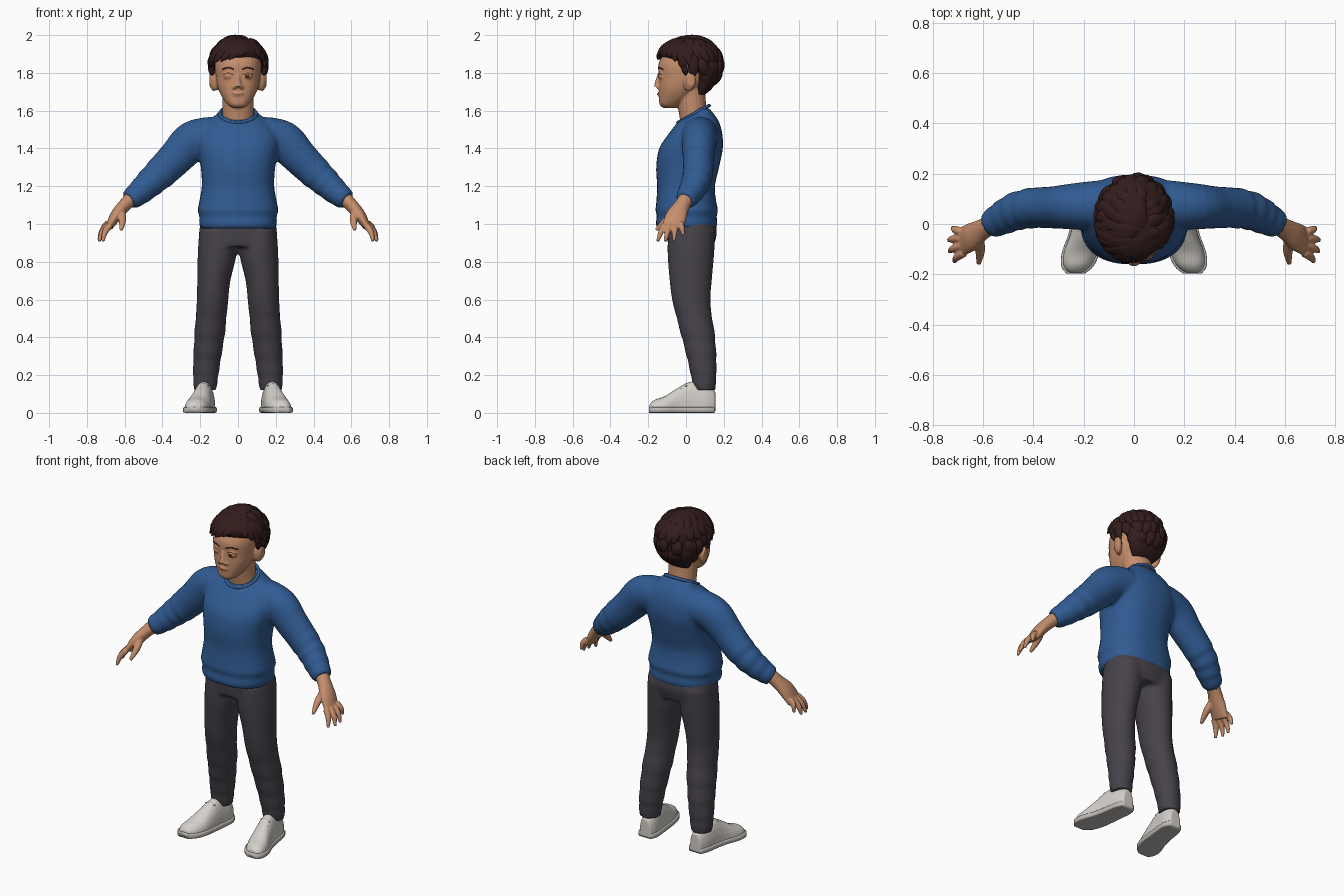
import bpy, bmesh, random
from math import sin, cos, pi, radians
from mathutils import Vector

random.seed(4)
X, Y, Z = Vector((1, 0, 0)), Vector((0, 1, 0)), Vector((0, 0, 1))
cube = bpy.data.objects.get("Cube")
if cube:
    bpy.data.objects.remove(cube, do_unlink=True)


def material(name, *rgb):
    m = bpy.data.materials.new(name)
    m.use_nodes = True
    m.diffuse_color = (*rgb, 1)
    m.node_tree.nodes["Principled BSDF"].inputs["Base Color"].default_value = (*rgb, 1)
    return m


SKIN = material("skin", .56, .27, .15)
BLUE = material("sweater_blue", .03, .105, .29)
PANTS = material("charcoal_cloth", .062, .054, .068)
HAIR = material("dark_brown_hair", .034, .012, .012)
WHITE = material("shoe_white", .66, .63, .59)
SOLE = material("sole_grey", .52, .49, .46)
LIPS = material("lip_brown", .28, .10, .06)
IRIS = material("iris_brown", .09, .025, .015)


def smooth_path(secs, sub):
    """Catmull-Rom interpolation of section tuples."""
    out, last = [], len(secs) - 1
    for i in range(last):
        quad = [secs[max(0, min(last, i + k))] for k in (-1, 0, 1, 2)]
        for s in range(sub):
            t = s / sub
            out.append([b + .5 * t * (c - a + t * (2*a - 5*b + 4*c - d + t * (3*(b - c) + d - a)))
                        for a, b, c, d in zip(*quad)])
    return out + [list(secs[-1])]


def loft(bm, secs, ref=Y, axis=None, n=20, power=2, fold=0, floor=None, sub=4):
    """Capped tube through sections (x, y, z, side radius, ref radius)."""
    path = smooth_path(secs, sub)
    rings = []
    for i, (x, y, z, ra, rb) in enumerate(path):
        c = Vector((x, y, z))
        t = axis or (Vector(path[min(i + 1, len(path) - 1)][:3]) - Vector(path[max(i - 1, 0)][:3])).normalized()
        v = (ref - t * ref.dot(t)).normalized()
        u = v.cross(t)
        f = 1 + fold * sin(i * 2.1) * (i > len(path) * .45)
        ring = []
        for k in range(n):
            p = [abs(w) ** (2 / power) * (1 if w > 0 else -1)
                 for w in (cos(2 * pi * k / n), sin(2 * pi * k / n))]
            co = c + u * p[0] * ra * f + v * p[1] * rb * f
            if floor is not None:
                co.z = max(co.z, floor)
            ring.append(bm.verts.new(co))
        rings.append(ring)
    for a, b in zip(rings, rings[1:]):
        for k in range(n):
            bm.faces.new((a[k], a[(k + 1) % n], b[(k + 1) % n], b[k]))
    bm.faces.new(rings[0][::-1])
    bm.faces.new(rings[-1])


def body(bm, rows, **kw):
    """Upright loft from rows (z, half width, front y, back y)."""
    loft(bm, [(0, (f + b) / 2, z, w, (b - f) / 2) for z, w, f, b in rows], axis=Z, n=32, **kw)


def ball(bm, centre, radii):
    made = bmesh.ops.create_uvsphere(bm, u_segments=20, v_segments=12, radius=1)["verts"]
    for v in made:
        v.co = Vector(centre) + Vector(a * b for a, b in zip(v.co, radii))


def finish(name, bm, mat, mirror=False, voxel=0, relax=3):
    bmesh.ops.recalc_face_normals(bm, faces=bm.faces)
    me = bpy.data.meshes.new(name)
    bm.to_mesh(me)
    bm.free()
    me.materials.append(mat)
    me.polygons.foreach_set("use_smooth", [True] * len(me.polygons))
    ob = bpy.data.objects.new(name, me)
    bpy.context.collection.objects.link(ob)
    if mirror:
        ob.modifiers.new("mirror", "MIRROR")
    if voxel:
        r = ob.modifiers.new("fuse", "REMESH")
        r.mode, r.voxel_size, r.use_smooth_shade = "VOXEL", voxel, True
        s = ob.modifiers.new("relax", "SMOOTH")
        s.factor, s.iterations = .5, relax
    return ob


# Sweater: torso and both sleeves fused
bm = bmesh.new()
body(bm, [(.975, .195, -.15, .155), (1.0, .206, -.16, .166), (1.045, .205, -.155, .162),
          (1.07, .214, -.162, .17), (1.12, .205, -.157, .16), (1.2, .192, -.153, .153),
          (1.3, .197, -.158, .175), (1.4, .215, -.142, .195), (1.48, .212, -.09, .192),
          (1.54, .165, -.042, .175), (1.58, .115, .01, .15), (1.615, .085, .05, .12)], power=2.4)
arm = [(.13, .075, 1.47, .10, .10), (.24, .07, 1.44, .106, .092), (.32, .066, 1.36, .096, .084),
       (.40, .064, 1.28, .087, .08), (.47, .05, 1.215, .077, .076), (.53, .02, 1.16, .065, .066),
       (.578, -.005, 1.125, .053, .054)]
for s in (1, -1):
    loft(bm, [(s * a[0], *a[1:]) for a in arm], fold=.045, n=24)
finish("sweater", bm, BLUE, voxel=.011, relax=4)

# Ribbed collar
cu = bpy.data.curves.new("collar", "CURVE")
cu.dimensions, cu.bevel_depth, cu.bevel_resolution = "3D", .009, 3
sp = cu.splines.new("POLY")
sp.points.add(31)
for k, p in enumerate(sp.points):
    a = k * pi / 16
    p.co = (.096 * cos(a), .04 + .083 * sin(a), 1.582 + .045 * sin(a), 1)
sp.use_cyclic_u = True
cu.materials.append(BLUE)
bpy.context.collection.objects.link(bpy.data.objects.new("collar", cu))

# Trousers: hips and both legs fused
bm = bmesh.new()
body(bm, [(.88, .2, -.095, .145), (.95, .207, -.10, .163), (1.02, .195, -.10, .155)], power=2.4)
leg = [(.105, .03, .97, .1, .125), (.109, .026, .85, .104, .124), (.128, .025, .7, .088, .112),
       (.136, .03, .58, .083, .1), (.15, .062, .42, .081, .09), (.164, .085, .28, .073, .077),
       (.173, .095, .17, .065, .064), (.173, .097, .12, .059, .06)]
for s in (1, -1):
    loft(bm, [(s * a[0], *a[1:]) for a in leg], axis=Z, fold=.025, n=24)
finish("trousers", bm, PANTS, voxel=.011)

# Shoes: rows of (x, y, top height, half width)
foot = [(.17, .155, .115, .036), (.172, .11, .145, .052), (.182, .03, .167, .055), (.194, -.04, .135, .06),
        (.212, -.11, .09, .067), (.225, -.165, .07, .056), (.232, -.193, .045, .03)]
bm = bmesh.new()
loft(bm, [(x, y, .02, w, top - .02) for x, y, top, w in foot], ref=Z, axis=-Y, power=2.3, floor=.006)
finish("shoes", bm, WHITE, mirror=True, voxel=.007, relax=2)
bm = bmesh.new()
loft(bm, [(x, y - .003, .016, w + .008, .016) for x, y, top, w in foot], ref=Z, axis=-Y, power=7)
finish("shoe_soles", bm, SOLE, mirror=True)
bm = bmesh.new()
for i in range(4):
    x, y, z = .187 + .005 * i, .0 - .025 * i, .152 - .016 * i
    loft(bm, [(x + k * .03, y, z - .012 * k * k, .006, .006) for k in (-1, 0, 1)], n=8)
finish("shoe_laces", bm, SOLE, mirror=True)

# Hands: palm, thumb and four fingers fused
bm = bmesh.new()
loft(bm, [(.55, .01, 1.15, .04, .04), (.60, -.02, 1.10, .035, .042), (.645, -.05, 1.045, .032, .056),
          (.682, -.07, .985, .02, .058)])
fingers = [((.677, -.115, .995), (.715, -.15, .908)), ((.685, -.086, .995), (.735, -.11, .908)),
           ((.69, -.056, .995), (.737, -.064, .912)), ((.688, -.03, 1.005), (.72, -.014, .94))]
for a, b in fingers:
    a, b = Vector(a), Vector(b)
    m = a.lerp(b, .5) + Vector((.008, 0, .006))
    loft(bm, [(*a, .018, .017), (*m, .016, .015), (*b, .008, .008)], n=12)
loft(bm, [(.62, -.05, 1.075, .022, .022), (.612, -.105, 1.02, .02, .019), (.618, -.158, .968, .009, .009)], n=12)
finish("hands", bm, SKIN, mirror=True, voxel=.005, relax=2)

# Head: skull, neck, nose, lips, eyelids and ears fused
bm = bmesh.new()
body(bm, [(1.615, .03, -.122, -.05), (1.632, .055, -.14, -.02), (1.67, .083, -.143, .03),
          (1.72, .107, -.144, .08), (1.78, .118, -.144, .12), (1.85, .122, -.145, .14),
          (1.92, .105, -.105, .13), (1.955, .06, -.05, .08)], power=2.3)
loft(bm, [(0, .055, 1.48, .085, .075), (0, .035, 1.6, .083, .075), (0, .02, 1.72, .085, .08)], axis=Z)
loft(bm, [(0, -.138, 1.795, .011, .012), (0, -.147, 1.76, .013, .015), (0, -.153, 1.728, .022, .017)], axis=Z)
ball(bm, (0, -.137, 1.688), (.034, .014, .014))
for s in (1, -1):
    ball(bm, (s * .048, -.122, 1.785), (.03, .024, .024))
    ball(bm, (s * .018, -.147, 1.724), (.012, .012, .01))
    loft(bm, [(s * .108, .005, 1.755, .046, .02), (s * .132, .018, 1.757, .053, .031),
              (s * .151, .028, 1.765, .035, .022)], axis=X, n=16)
head = finish("head", bm, SKIN, voxel=.006, relax=2)

# Painted face details: thin strips laid on the head
bpy.context.view_layer.update()
face = head.evaluated_get(bpy.context.evaluated_depsgraph_get())


def strip(name, mat, points, half):
    bm = bmesh.new()
    rows = []
    for x, z, _ in smooth_path([(*p, 0) for p in points], 4):
        row = []
        for dz in (-half, 0, half):
            hit, loc, _n, _i = face.ray_cast(Vector((x, -1, z + dz)), Y)
            row.append(bm.verts.new((x, (loc.y if hit else -.13) - .003, z + dz)))
        rows.append(row)
    for a, b in zip(rows, rows[1:]):
        for k in (0, 1):
            bm.faces.new((a[k], b[k], b[k + 1], a[k + 1]))
    finish(name, bm, mat)


for s, side in ((1, "left"), (-1, "right")):
    strip(side + "_eyebrow", HAIR, [(s * .02, 1.818), (s * .05, 1.828), (s * .085, 1.818)], .005)
    strip(side + "_lashes", HAIR, [(s * .025, 1.788), (s * .05, 1.8), (s * .078, 1.79)], .002)
strip("left_iris", IRIS, [(.038, 1.78), (.06, 1.78)], .011)
strip("mouth", LIPS, [(-.032, 1.69), (0, 1.686), (.032, 1.69)], .0025)

# Hair: solid cap under overlapping tapered locks
bm = bmesh.new()
body(bm, [(1.685, .07, .05, .10), (1.72, .10, .05, .14), (1.78, .126, .045, .172), (1.825, .135, .01, .182),
          (1.86, .14, -.10, .186), (1.9, .142, -.142, .183), (1.945, .12, -.13, .16), (1.982, .06, -.07, .1)])
finish("hair_cap", bm, HAIR)
CENTRE, SIZE = Vector((0, .02, 1.84)), Vector((.143, .165, .145))


def direction(az, el):
    az, el = radians(az), radians(el)
    return Vector((cos(el) * sin(az), -cos(el) * cos(az), sin(el)))


def lock(bm, start, end, width, tip=1.05):
    a, b = direction(*start), direction(*end)
    secs = []
    for t, w in ((0, .4), (.25, .9), (.5, 1), (.78, .7), (1, .08)):
        d = a.slerp(b, t)
        scale = .98 + .04 * sin(pi * t) + (tip - .98) * t * t
        secs.append((*(CENTRE + SIZE * scale * d), width * w, .014 * w + .002))
    loft(bm, secs, ref=a.slerp(b, .5), n=8, sub=3)


bm = bmesh.new()
jit = lambda s: random.uniform(-s, s)
for top, low, first, last, step in ((72, 30, 60, 300, 24), (45, 5, 75, 285, 19),
                                    (18, -22, 100, 260, 16), (-10, -48, 118, 242, 17)):
    for az in range(first, last + 1, step):
        lock(bm, (az + jit(8), top + jit(5)), (az + jit(14), low + jit(6)), .03, 1.03)
for az in range(-170, -50, 20):
    lock(bm, (50, 66 + jit(5)), (az, 22 + jit(6)), .036, 1.02)
for az, el in ((-88, -6), (-72, -3), (-55, 2), (-36, 7), (-18, 11), (2, 17), (14, 24)):
    lock(bm, (38 + jit(6), 56 + jit(6)), (az, el), .036, 1.1)
for az, el in ((95, -4), (80, 2), (64, 8), (50, 16)):
    lock(bm, (48, 58), (az, el), .033, 1.09)
for s in (1, -1):
    for az in (78, 96):
        lock(bm, (s * az, 25), (s * az, -8), .028, 1.03)
    lock(bm, (s * 78, 5), (s * 84, -24), .016, .97)
finish("hair_locks", bm, HAIR)
